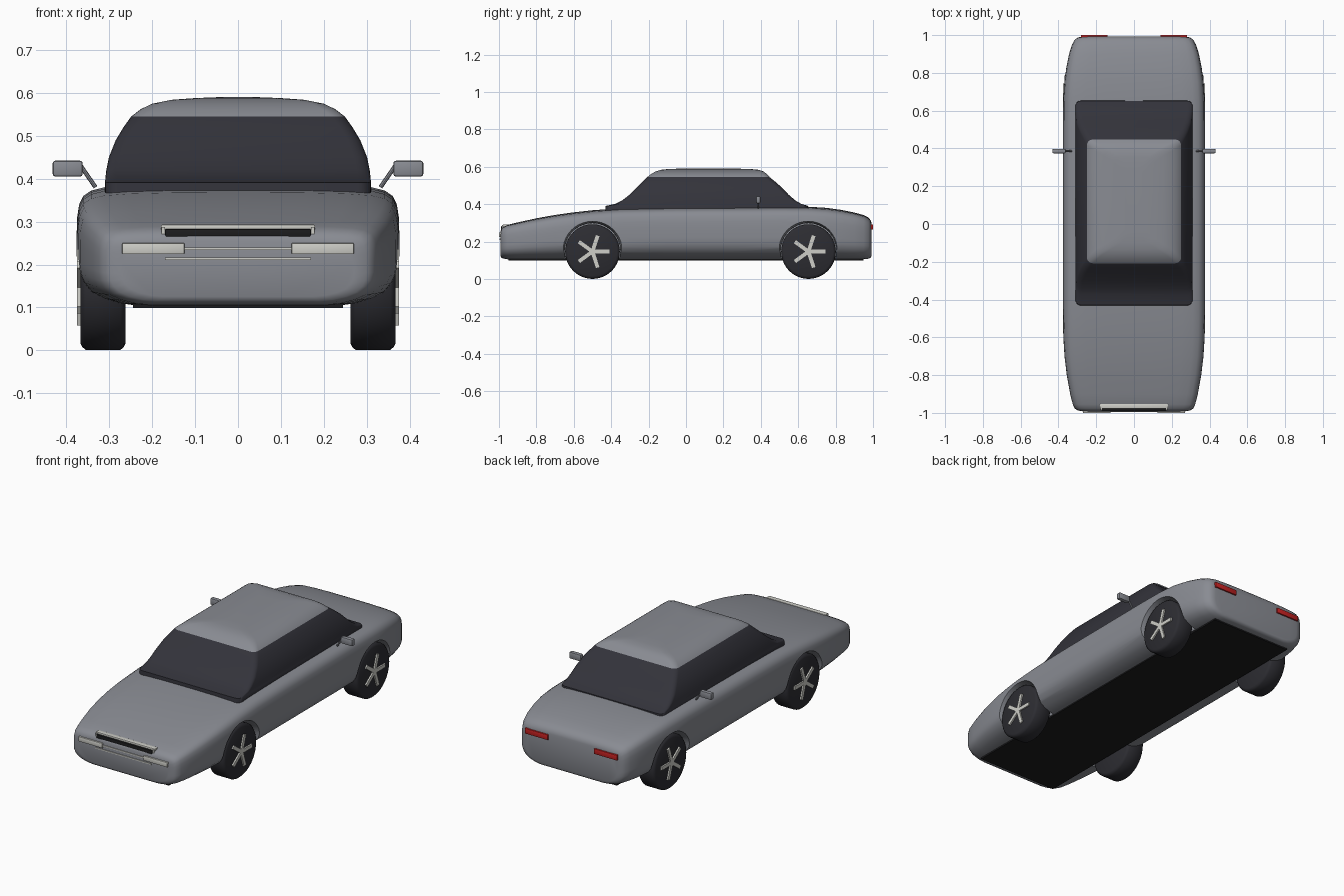
import bpy, bmesh, math
from mathutils import Vector, Matrix

if "Cube" in bpy.data.objects:
    bpy.data.objects.remove(bpy.data.objects["Cube"])


def material(name, r, g, b):
    m = bpy.data.materials.new(name)
    m.diffuse_color = (r, g, b, 1)
    m.use_nodes = True
    m.node_tree.nodes["Principled BSDF"].inputs["Base Color"].default_value = m.diffuse_color
    return m


PAINT = material("grey paint", 0.25, 0.26, 0.29)
GLASS = material("dark glass", 0.033, 0.033, 0.043)
RUBBER = material("tyre rubber", 0.026, 0.026, 0.032)
BLACK = material("underside black", 0.012, 0.012, 0.013)
LIGHT = material("pale trim", 0.62, 0.62, 0.58)
RED = material("red lamp", 0.55, 0.015, 0.015)


def finish(bm, name, mats, angle=40):
    bmesh.ops.recalc_face_normals(bm, faces=bm.faces)
    me = bpy.data.meshes.new(name)
    bm.to_mesh(me)
    bm.free()
    for m in mats:
        me.materials.append(m)
    ob = bpy.data.objects.new(name, me)
    bpy.context.collection.objects.link(ob)
    smooth(ob, angle)
    return ob


def smooth(ob, angle=40):
    bpy.ops.object.select_all(action='DESELECT')
    bpy.context.view_layer.objects.active = ob
    ob.select_set(True)
    bpy.ops.object.shade_smooth_by_angle(angle=math.radians(angle))


def loft(name, rings, mats, rule=None, angle=40):
    """Skin closed rings of equal length and cap both ends."""
    bm = bmesh.new()
    vs = [[bm.verts.new(p) for p in ring] for ring in rings]
    n = len(vs[0])
    for k, (a, b) in enumerate(zip(vs, vs[1:])):
        for i in range(n):
            j = (i + 1) % n
            f = bm.faces.new((a[i], a[j], b[j], b[i]))
            if rule:
                f.material_index = rule(k)
    bm.faces.new(vs[0])
    cap = bm.faces.new(vs[-1])
    if rule:
        cap.material_index = rule(len(vs))
    return finish(bm, name, mats, angle)


def box(name, x, y, z, mat, bevel=0.0):
    bm = bmesh.new()
    lo, hi = Vector((x[0], y[0], z[0])), Vector((x[1], y[1], z[1]))
    d = hi - lo
    bmesh.ops.create_cube(bm, size=1, matrix=Matrix.Translation((lo + hi) / 2) @ Matrix.Diagonal((*d, 1)))
    if bevel:
        bmesh.ops.bevel(bm, geom=bm.edges[:], offset=bevel, segments=2, profile=0.5, affect='EDGES')
    return finish(bm, name, [mat])


def circle(x, r, cy, cz, n=40):
    return [(x, cy + r * math.cos(2 * math.pi * i / n), cz + r * math.sin(2 * math.pi * i / n)) for i in range(n)]


# Body shell: one rounded cross-section scaled along the length
SECTION = [(0, 0), (.4, 0), (.64, 0), (.74, .02), (.84, .065), (.92, .13), (.97, .22), (.993, .31), (1, .42),
           (1, .6), (.998, .72), (.985, .83), (.96, .90), (.91, .945), (.83, .972), (.68, .988), (.4, .998), (0, 1)]
SECTION += [(-u, v) for u, v in SECTION[-2:0:-1]]
STATIONS = [(-.992, .27, .125, .255), (-.987, .298, .115, .269), (-.977, .313, .110, .280), (-.955, .324, .106, .290),
            (-.9, .338, .105, .303), (-.8, .356, .105, .325), (-.7, .368, .105, .343), (-.6, .374, .105, .357),
            (-.5, .376, .105, .368), (-.35, .376, .105, .379), (-.1, .376, .105, .384), (.2, .376, .105, .386),
            (.5, .376, .105, .388), (.65, .375, .105, .387), (.75, .369, .105, .381), (.83, .358, .105, .370),
            (.9, .344, .105, .356), (.95, .328, .106, .342), (.975, .314, .109, .329), (.987, .298, .114, .315),
            (.992, .275, .123, .299)]
body = loft("body", [[(w * u, y, b + (t - b) * v) for u, v in SECTION] for y, w, b, t in STATIONS], [PAINT])

# Wheel arches cut out of the shell
AXLES = {"front": -.5, "rear": .655}
for cy in AXLES.values():
    for s in (-1, 1):
        cut = loft("arch_cutter", [circle(s * x, r, cy, .15) for x, r in ((.25, .149), (.34, .15), (.42, .172))], [PAINT])
        cut.hide_render = True
        mod = body.modifiers.new("arch", 'BOOLEAN')
        mod.operation, mod.solver, mod.object = 'DIFFERENCE', 'EXACT', cut
        bpy.context.view_layer.objects.active = body
        bpy.ops.object.modifier_apply(modifier=mod.name)
        bpy.data.objects.remove(cut)
smooth(body)

# Underside plate
box("floor", (-.245, .245), (-.95, .95), (.099, .107), BLACK)


# Cabin: stacked rounded rectangles, glass below and painted roof above
def rounded_rect(z, y0, y1, w, r=.03, seg=5):
    pts = []
    for k, (cx, cy) in enumerate(((w - r, y1 - r), (r - w, y1 - r), (r - w, y0 + r), (w - r, y0 + r))):
        for i in range(seg + 1):
            a = math.pi / 2 * (k + i / seg)
            pts.append((cx + r * math.cos(a), cy + r * math.sin(a), z))
    return pts


CABIN = [(.365, -.432, .655, .31), (.391, -.43, .652, .31), (.403, -.375, .615, .309), (.42, -.342, .585, .307),
         (.45, -.303, .55, .301), (.49, -.262, .512, .285), (.52, -.232, .478, .267), (.545, -.208, .447, .249),
         (.562, -.186, .432, .227), (.575, -.163, .415, .2), (.584, -.135, .39, .155), (.588, -.1, .35, .1),
         (.59, -.05, .29, .05)]
loft("cabin", [rounded_rect(*c) for c in CABIN], [GLASS, PAINT], lambda k: int(k >= 7), 50)

# Wheels with five spokes each
for end, cy in AXLES.items():
    for s, side in ((-1, "left"), (1, "right")):
        prof = ((.262, .131), (.266, .139), (.274, .146), (.355, .146), (.363, .139), (.367, .131))
        loft(f"{end}_{side}_tyre", [circle(s * x, r, cy, .147) for x, r in prof], [RUBBER], angle=50)
        bm = bmesh.new()
        for i in range(5):
            m = (Matrix.Translation((s * .369, cy, .147)) @ Matrix.Rotation(2 * math.pi * i / 5, 4, 'X')
                 @ Matrix.Translation((0, .045, 0)) @ Matrix.Diagonal((.012, .09, .02, 1)))
            bmesh.ops.create_cube(bm, size=1, matrix=m)
        finish(bm, f"{end}_{side}_spokes", [LIGHT])

# Front grille and trim bars
box("grille_slot", (-.17, .17), (-.988, -.95), (.263, .283), BLACK, .003)
box("grille_top_trim", (-.18, .18), (-.978, -.952), (.281, .293), LIGHT, .003)
box("upper_bumper_bar", (-.13, .13), (-.996, -.97), (.234, .240), LIGHT)
box("lower_bumper_bar", (-.17, .17), (-.996, -.97), (.210, .216), LIGHT)

for s, side in ((-1, "left"), (1, "right")):
    def span(a, b):
        return tuple(sorted((s * a, s * b)))
    # Lamps and grille ends
    box(f"{side}_grille_end", span(.170, .178), (-.984, -.955), (.268, .288), LIGHT)
    box(f"{side}_headlight", span(.125, .27), (-1, -.96), (.224, .25), LIGHT, .002)
    box(f"{side}_taillight", span(.14, .28), (.96, 1), (.264, .293), RED, .002)
    # Door mirror on a slanted stalk
    box(f"{side}_mirror", span(.362, .432), (.374, .398), (.405, .442), PAINT, .006)
    a, b = Vector((s * .332, .386, .38)), Vector((s * .368, .386, .432))
    bm = bmesh.new()
    bmesh.ops.create_cone(bm, cap_ends=True, segments=8, radius1=.005, radius2=.005, depth=(b - a).length,
                          matrix=Matrix.Translation((a + b) / 2) @ (b - a).to_track_quat('Z', 'Y').to_matrix().to_4x4())
    finish(bm, f"{side}_mirror_stalk", [PAINT])
